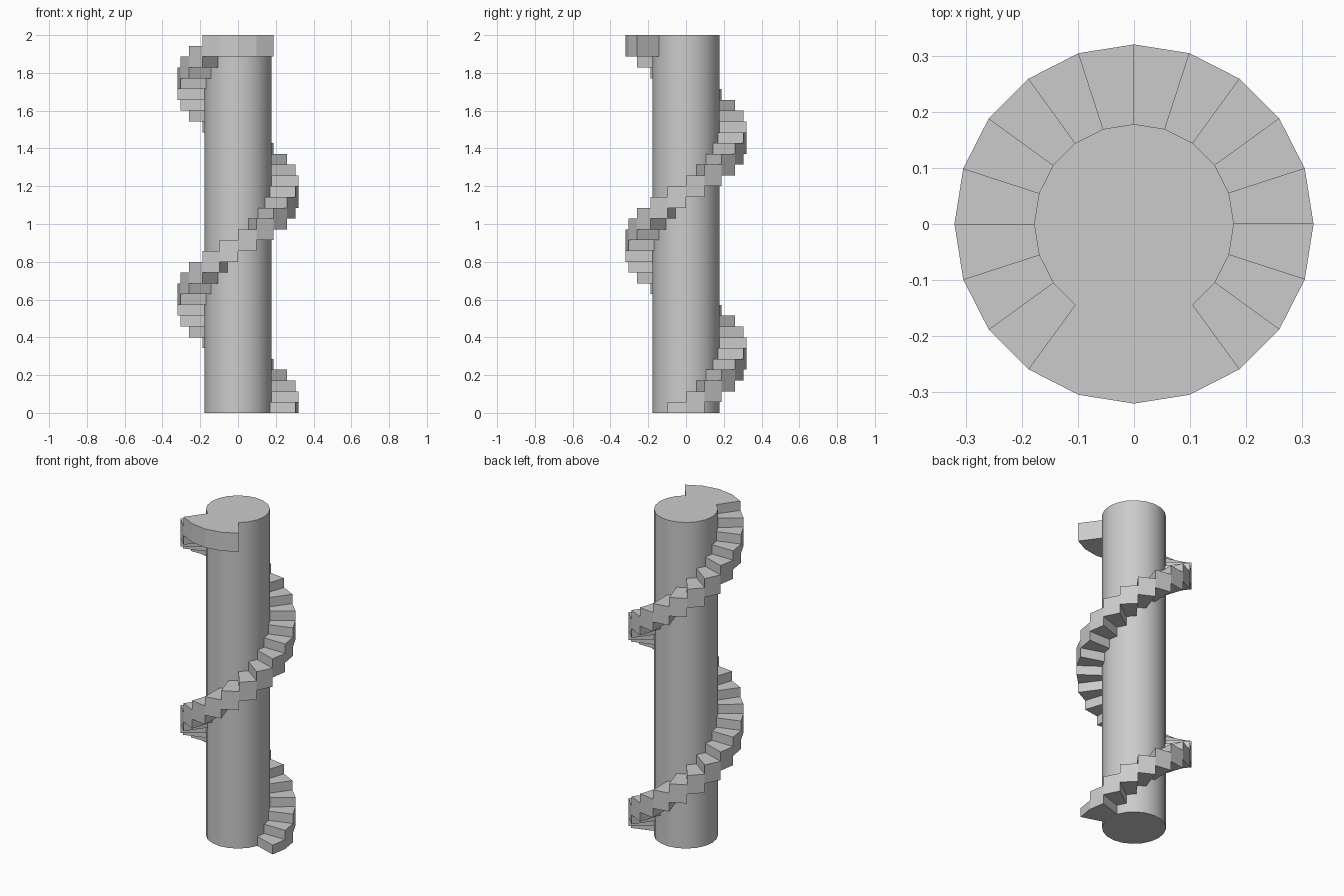
import bpy, bmesh
from math import cos, sin, radians

if "Cube" in bpy.data.objects:
    bpy.data.objects.remove(bpy.data.objects["Cube"])

SIDES = 20            # steps per turn
LEVELS = 35           # total rises
RISE = 2.0 / LEVELS
R_IN, R_OUT = 0.178, 0.32
STEP = 360 / SIDES


def prism(bm, pts, z0, z1):
    """Extrude a plan outline between two heights."""
    face = bm.faces.new([bm.verts.new((x, y, z0)) for x, y in pts])
    ext = bmesh.ops.extrude_face_region(bm, geom=[face])["geom"]
    for v in ext:
        if isinstance(v, bmesh.types.BMVert):
            v.co.z = z1


def arc(r, a0, n):
    angs = [radians(a0 + i * STEP) for i in range(n + 1)]
    return [(r * cos(a), r * sin(a)) for a in angs]


def sector(a0, n):
    return arc(R_OUT, a0, n) + arc(R_IN, a0, n)[::-1]


def make(name, prisms):
    bm = bmesh.new()
    for pts, z0, z1 in prisms:
        prism(bm, pts, z0, z1)
    bmesh.ops.recalc_face_normals(bm, faces=bm.faces)
    me = bpy.data.meshes.new(name)
    bm.to_mesh(me)
    bm.free()
    ob = bpy.data.objects.new(name, me)
    bpy.context.collection.objects.link(ob)
    return ob


# central column, smooth around its side
column = make("column", [(arc(R_IN, 0, SIDES)[:-1], 0, 2)])
bpy.context.view_layer.objects.active = column
column.select_set(True)
bpy.ops.object.shade_smooth_by_angle(angle=radians(30))

# spiral steps, each two rises thick
make("spiral_steps", [(sector((k - 1) * STEP, 1), max(k - 1, 0) * RISE, (k + 1) * RISE)
                      for k in range(LEVELS - 1)])

# top landing, four steps wide
make("top_landing", [(sector((LEVELS - 2) * STEP, 4), (LEVELS - 2) * RISE, 2)])
